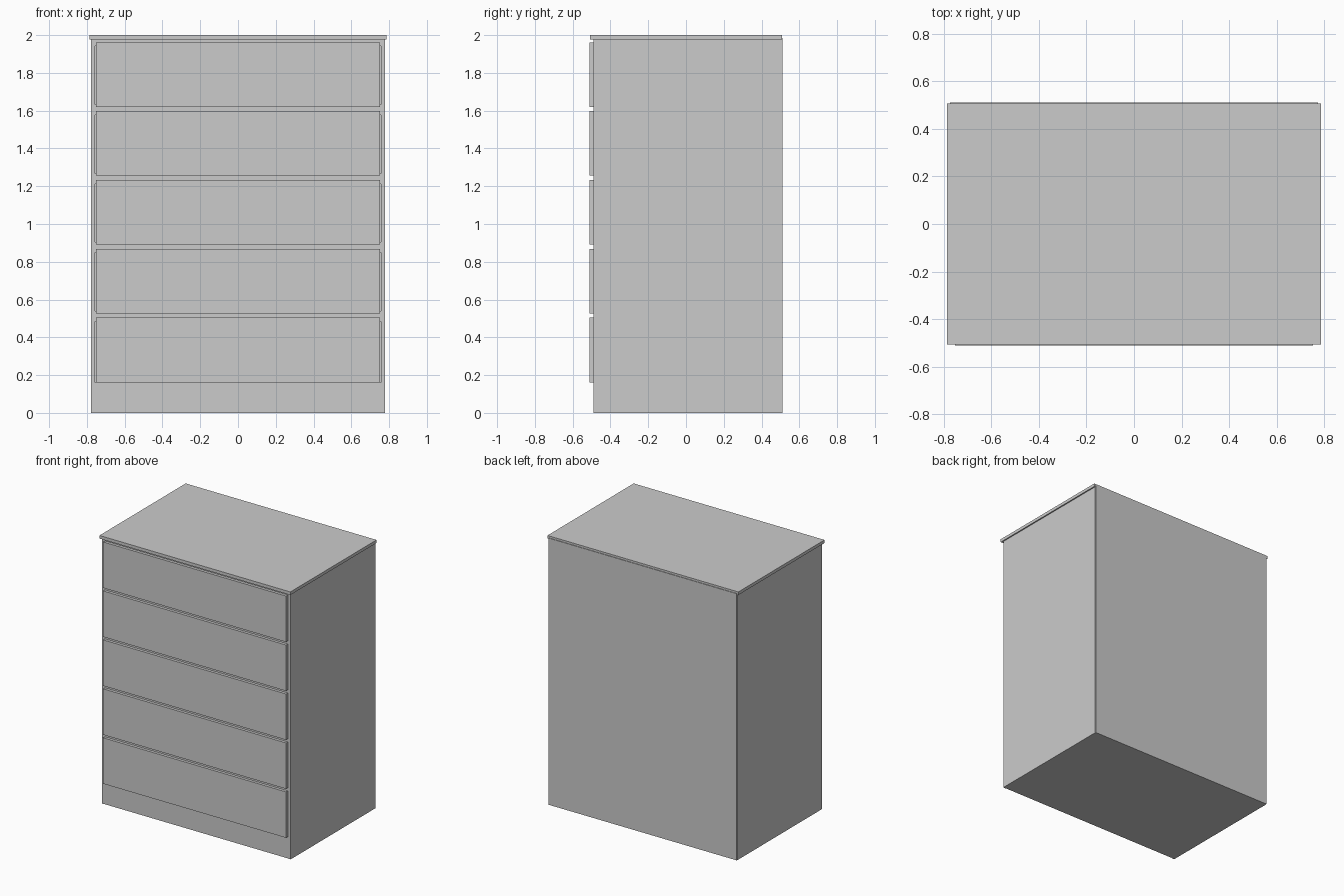
import bpy

if "Cube" in bpy.data.objects:
    bpy.data.objects.remove(bpy.data.objects["Cube"])


def box(name, x, y, z):
    """Box from (min, max) ranges on each axis."""
    bpy.ops.mesh.primitive_cube_add(size=1)
    ob = bpy.context.object
    ob.name = name
    ob.location = [(a + b) / 2 for a, b in (x, y, z)]
    ob.scale = [b - a for a, b in (x, y, z)]
    bpy.ops.object.transform_apply(location=True, rotation=False, scale=True)
    return ob


INNER, OUTER = 0.757, 0.777
FRONT, BACK = -0.49, 0.505
TOP = 1.977

# Carcass
for side, s in (("left", -1), ("right", 1)):
    box(side + "_side_panel", sorted((s * INNER, s * OUTER)), (FRONT, BACK), (0, TOP))
box("top_board", (-0.786, 0.786), (-0.507, 0.507), (TOP, 2.0))
box("back_panel", (-0.775, 0.775), (BACK, 0.511), (0, 1.985))
box("bottom_panel", (-INNER, INNER), (-0.47, BACK), (0.0, 0.02))
box("plinth", (-INNER, INNER), (-0.488, -0.468), (0, 0.16))

# Drawer fronts, each with a rail behind the gap above it
PITCH, HEIGHT = 0.3645, 0.342
for i in range(5):
    z0 = 0.162 + i * PITCH
    z1 = z0 + HEIGHT
    box(f"drawer_front_{i + 1}", (-0.753, 0.753), (-0.511, FRONT), (z0, z1))
    box(f"rail_{i + 1}", (-INNER, INNER), (-0.488, -0.46),
        (z1 - 0.02, min(z1 + 0.035, TOP)))
